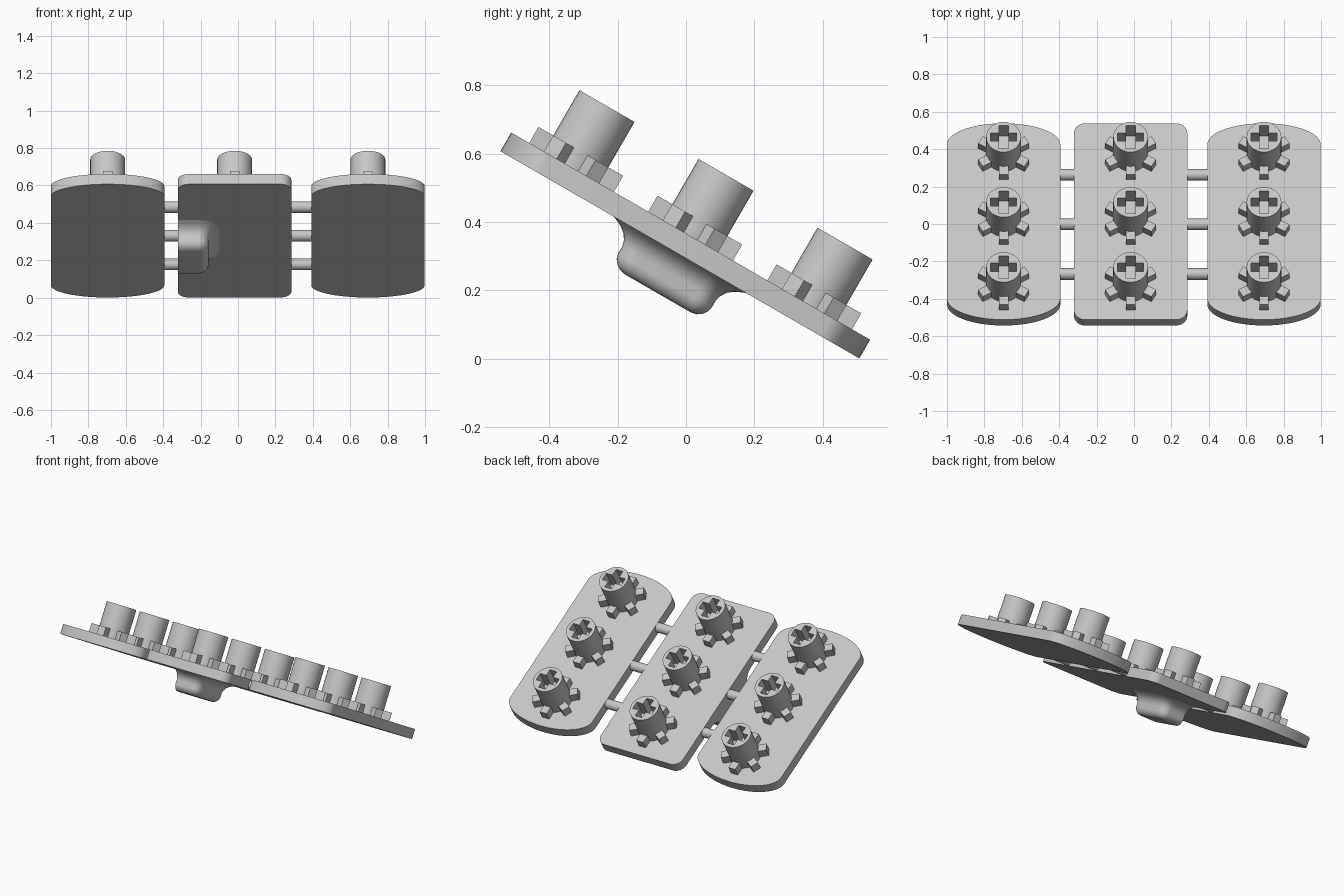
import bpy, bmesh
from math import radians, sin, cos, pi
from mathutils import Matrix, Vector

old = bpy.data.objects.get("Cube")
if old:
    bpy.data.objects.remove(old, do_unlink=True)

grey = bpy.data.materials.new("light grey")
grey.use_nodes = True
colour = (0.57, 0.57, 0.57, 1)
grey.diffuse_color = colour
grey.node_tree.nodes["Principled BSDF"].inputs["Base Color"].default_value = colour

# Everything is built flat, then placed in this tilted frame
TILT = Matrix.Translation((0, -0.018, 0.304)) @ Matrix.Rotation(radians(-30), 4, "X")
THICK = 0.063
WIDTH = 0.303
LENGTH = 0.606
COLUMNS = {"right": -0.697, "middle": -0.018, "left": 0.695}
parts = []


def arc(cx, cy, rx, ry, start, end, steps):
    angles = [radians(start + (end - start) * i / steps) for i in range(steps + 1)]
    return [(cx + rx * cos(a), cy + ry * sin(a)) for a in angles]


def add_prism(bm, outline, low, high, matrix=Matrix()):
    bottom = [bm.verts.new(matrix @ Vector((x, y, low))) for x, y in outline]
    top = [bm.verts.new(matrix @ Vector((x, y, high))) for x, y in outline]
    bm.faces.new(bottom[::-1])
    bm.faces.new(top)
    bridge(bm, bottom, top)


def bridge(bm, a, b):
    for i in range(len(a)):
        j = (i + 1) % len(a)
        bm.faces.new((a[i], a[j], b[j], b[i]))


def to_mesh(bm, name):
    bmesh.ops.recalc_face_normals(bm, faces=bm.faces)
    mesh = bpy.data.meshes.new(name)
    bm.to_mesh(mesh)
    bm.free()
    mesh.materials.append(grey)
    return mesh


def place(name, mesh, local=Matrix()):
    ob = bpy.data.objects.new(name, mesh)
    bpy.context.collection.objects.link(ob)
    ob.matrix_world = TILT @ local
    parts.append(ob)
    return ob


def prism_mesh(name, outline, low, high):
    bm = bmesh.new()
    add_prism(bm, outline, low, high)
    return to_mesh(bm, name)


# Plates: oval-ended at the sides, rounded rectangle in the middle
END = 0.13
oval = (arc(0, LENGTH - END, WIDTH, END, 0, 180, 32)
        + arc(0, END - LENGTH, WIDTH, END, 180, 360, 32))
R = 0.06
rounded = []
for i, (sx, sy) in enumerate([(1, 1), (-1, 1), (-1, -1), (1, -1)]):
    rounded += arc(sx * (WIDTH - R), sy * (LENGTH - R), R, R, i * 90, i * 90 + 90, 8)
for side, x in COLUMNS.items():
    shape = rounded if side == "middle" else oval
    place(side + "_plate", prism_mesh(side + "_plate", shape, 0, THICK),
          Matrix.Translation((x, 0, 0)))

# Connecting rods between the plates
circle = arc(0, 0, 1, 1, 0, 360, 32)[:-1]
rod = prism_mesh("connecting_rod", [(x * 0.031, y * 0.031) for x, y in circle], -0.09, 0.09)
for gap_x in (-0.355, 0.34):
    for v in (-0.306, 0, 0.306):
        place("connecting_rod", rod,
              Matrix.Translation((gap_x, v, THICK / 2)) @ Matrix.Rotation(pi / 2, 4, "Y"))

# Post with a cross-shaped socket, cut once and shared
POST_TOP = 0.27
post = place("post", prism_mesh("post", [(x * 0.093, y * 0.093) for x, y in circle],
                                0.05, POST_TOP))
a, b = 0.025, 0.07
quarter = [(b, -a), (b, a), (a, a)]
cross = []
for k in range(4):
    turn = Matrix.Rotation(k * pi / 2, 2)
    cross += [tuple(turn @ Vector(p)) for p in quarter]
cutter = place("socket_cutter", prism_mesh("socket_cutter", cross, POST_TOP - 0.11, POST_TOP + 0.1))
cutter.hide_render = True
cut = post.modifiers.new("socket", "BOOLEAN")
cut.operation = "DIFFERENCE"
cut.solver = "EXACT"
cut.object = cutter
bpy.context.view_layer.update()
graph = bpy.context.evaluated_depsgraph_get()
post_mesh = bpy.data.meshes.new_from_object(post.evaluated_get(graph))
for ob in (post, cutter):
    parts.remove(ob)
    bpy.data.objects.remove(ob, do_unlink=True)

# Six teeth around the foot of each post
bm = bmesh.new()
tooth = [(0.08, -0.025), (0.143, -0.025), (0.143, 0.025), (0.08, 0.025)]
for k in range(6):
    add_prism(bm, tooth, 0.05, 0.117, Matrix.Rotation(radians(30 + 60 * k), 4, "Z"))
teeth_mesh = to_mesh(bm, "post_teeth")

for side, x in COLUMNS.items():
    for v in (-0.402, 0, 0.402):
        spot = Matrix.Translation((x, v, 0))
        place(side + "_post", post_mesh, spot)
        place(side + "_post_teeth", teeth_mesh, spot)

# Flared grip below the middle plate: rings of (height, outward offset)
levels = [(0.005, 0.078), (-0.004, 0.055), (-0.014, 0.034), (-0.028, 0.016),
          (-0.045, 0.005), (-0.062, 0), (-0.088, 0), (-0.103, -0.004),
          (-0.116, -0.014), (-0.126, -0.028), (-0.13, -0.048)]
bm = bmesh.new()
rings = []
left_x = COLUMNS["middle"] - WIDTH
for height, off in levels:
    half, end, r = 0.158 + off, -0.157 + off * 0.85, 0.055 + off * 0.8
    outline = ([(left_x, -half)] + arc(end - r, r - half, r, r, -90, 0, 8)
               + arc(end - r, half - r, r, r, 0, 90, 8) + [(left_x, half)])
    rings.append([bm.verts.new((x, y, height)) for x, y in outline])
for upper, lower in zip(rings, rings[1:]):
    bridge(bm, upper, lower)
bm.faces.new(rings[0])
bm.faces.new(rings[-1])
place("under_grip", to_mesh(bm, "under_grip"))

# Smooth the curved walls, keep hard edges
bpy.ops.object.select_all(action="DESELECT")
for ob in parts:
    ob.select_set(True)
bpy.context.view_layer.objects.active = parts[0]
bpy.ops.object.shade_smooth_by_angle(angle=radians(32))
